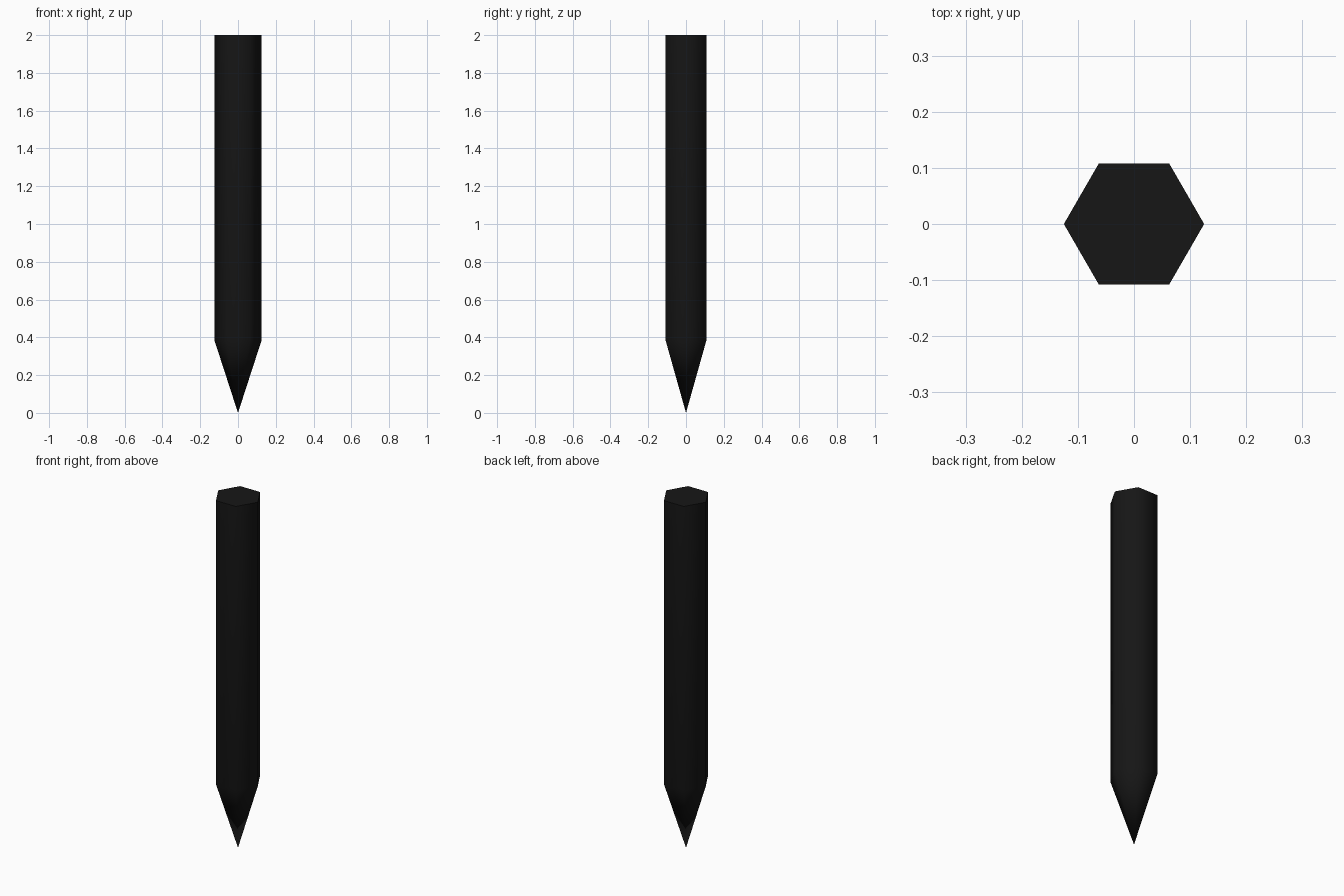
import bpy, bmesh, math

if "Cube" in bpy.data.objects:
    bpy.data.objects.remove(bpy.data.objects["Cube"])

SIDES, RADIUS, TIP_TOP, HEIGHT = 6, 0.125, 0.385, 2.0

bm = bmesh.new()


def hex_ring(z):
    return [bm.verts.new((RADIUS * math.cos(math.tau * i / SIDES),
                          RADIUS * math.sin(math.tau * i / SIDES), z))
            for i in range(SIDES)]


# Hexagonal shaft, sharpened tip and flat end cap
tip = bm.verts.new((0, 0, 0))
lower, upper = hex_ring(TIP_TOP), hex_ring(HEIGHT)
for i in range(SIDES):
    j = (i + 1) % SIDES
    bm.faces.new((tip, lower[j], lower[i]))
    bm.faces.new((lower[i], lower[j], upper[j], upper[i]))
bm.faces.new(upper)

mesh = bpy.data.meshes.new("pointed_stake")
bm.to_mesh(mesh)
bm.free()
stake = bpy.data.objects.new("pointed_stake", mesh)
bpy.context.collection.objects.link(stake)

# Black finish
black = bpy.data.materials.new("black")
black.diffuse_color = (0.008, 0.008, 0.008, 1)
black.use_nodes = True
black.node_tree.nodes["Principled BSDF"].inputs["Base Color"].default_value = black.diffuse_color
mesh.materials.append(black)

# Soft side edges, crisp end cap
bpy.context.view_layer.objects.active = stake
stake.select_set(True)
bpy.ops.object.shade_smooth_by_angle(angle=math.radians(70))
